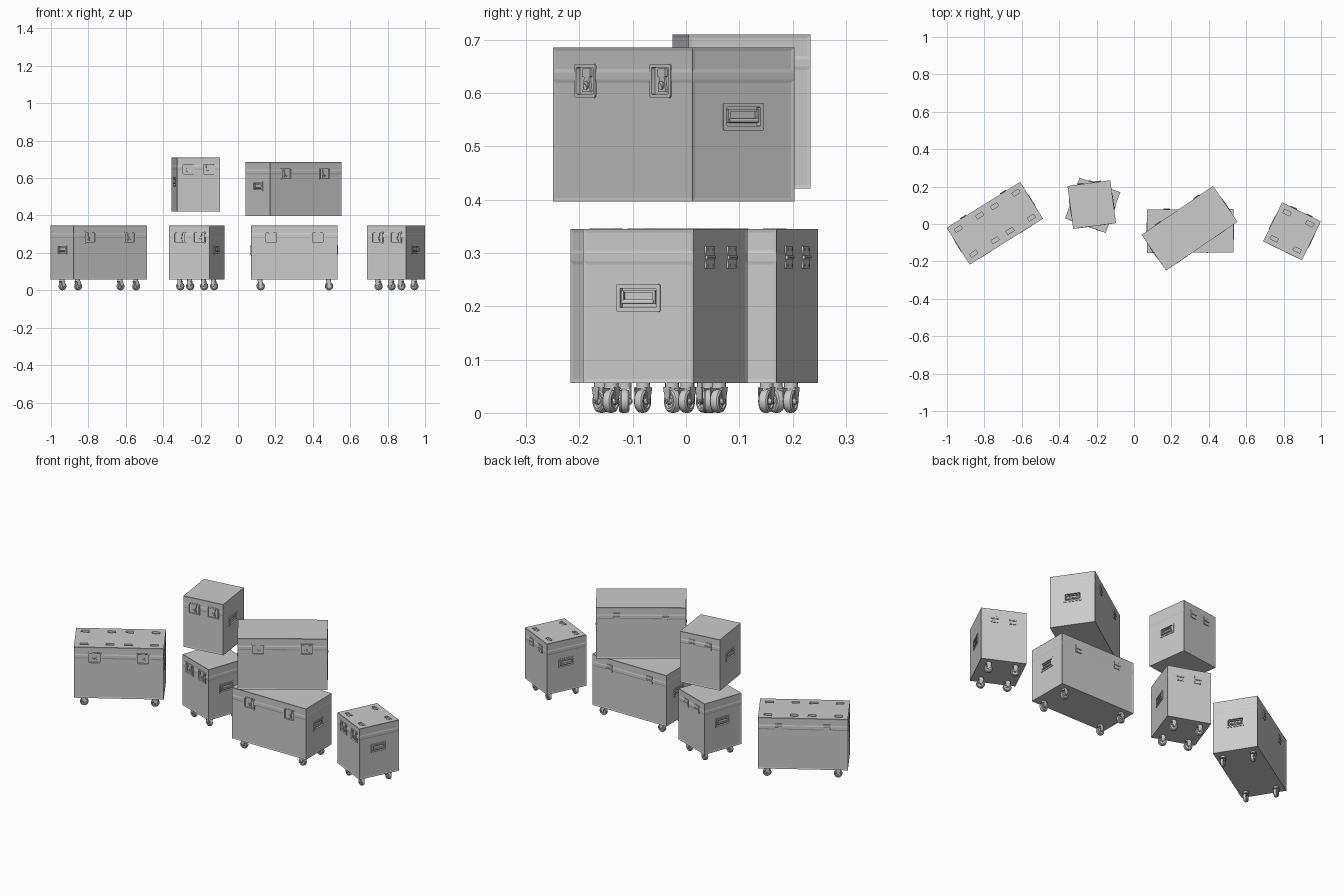
import bpy, bmesh
from math import radians, cos, sin, pi
from mathutils import Matrix, Vector

if "Cube" in bpy.data.objects:
    bpy.data.objects.remove(bpy.data.objects["Cube"])

T = Matrix.Translation
H = 0.289            # case height without casters
SEAM = 0.2355        # lid split height


def rot(deg, axis='Z'):
    return Matrix.Rotation(radians(deg), 4, axis)


# --- profile and loft helpers: profiles lie in XZ, -Y points outward ---
def rrect(w, h, r, n=3):
    pts = []
    for k, (sx, sz) in enumerate([(1, 1), (-1, 1), (-1, -1), (1, -1)]):
        for i in range(n + 1):
            a = pi / 2 * (k + i / n)
            pts.append((sx * (w / 2 - r) + r * cos(a), sz * (h / 2 - r) + r * sin(a)))
    return pts


def circle(r, n=20):
    return [(r * cos(2 * pi * i / n), r * sin(2 * pi * i / n)) for i in range(n)]


def loft(bm, sections, m):
    loops = [[bm.verts.new(m @ Vector((x, y, z))) for x, z in pts] for pts, y in sections]
    for a, b in zip(loops, loops[1:]):
        n = len(a)
        for i in range(n):
            bm.faces.new((a[i], a[(i + 1) % n], b[(i + 1) % n], b[i]))
    bm.faces.new(loops[0])
    bm.faces.new(loops[-1])


def prism(bm, pts, y0, y1, m):
    loft(bm, [(pts, y0), (pts, y1)], m)


def tray(bm, cut, w, h, border, r, depth, m, t=0.0012):
    """Recessed dish with a flange, plus the matching hole in the cutter."""
    def ring(b):
        return rrect(w - 2 * b, h - 2 * b, max(r - b, 0.002))
    loft(bm, [(ring(border * 0.6), depth + 0.001), (ring(border * 0.6), 0.003),
              (ring(0), 0.003), (ring(0), -t), (ring(border), -t), (ring(border), depth)], m)
    prism(cut, ring(border * 0.8), -0.01, depth + 0.0005, m)


def finish(bm, name, smooth=True):
    bmesh.ops.recalc_face_normals(bm, faces=bm.faces[:])
    me = bpy.data.meshes.new(name)
    bm.to_mesh(me)
    bm.free()
    ob = bpy.data.objects.new(name, me)
    bpy.context.collection.objects.link(ob)
    bpy.ops.object.select_all(action='DESELECT')
    ob.select_set(True)
    bpy.context.view_layer.objects.active = ob
    if smooth:
        bpy.ops.object.shade_smooth_by_angle(angle=radians(30))
    return ob


# --- parts ---
def shell(w, d, m):
    """Box with lid and body panels sunk between the edge extrusions."""
    bm = bmesh.new()
    bmesh.ops.create_cube(bm, size=1, matrix=T((0, 0, H / 2)) @ Matrix.Diagonal((w, d, H, 1)))
    for z in (0.229, 0.242):
        bmesh.ops.bisect_plane(bm, geom=bm.verts[:] + bm.edges[:] + bm.faces[:],
                               plane_co=(0, 0, z), plane_no=(0, 0, 1))
    bm.normal_update()
    panels = [f for f in bm.faces if abs(f.normal.z) < 0.1
              and abs(f.calc_center_median().z - SEAM) > 0.01]
    bmesh.ops.inset_individual(bm, faces=panels, thickness=0.0095, depth=-0.0015)
    bm.transform(m)
    return bm


def latch(bm, cut, m):
    tray(bm, cut, 0.070, 0.064, 0.007, 0.006, 0.007, m)
    # hook above, keeper plate below, twist key in the middle
    prism(bm, rrect(0.026, 0.016, 0.002), 0.008, 0.002, m @ T((0, 0, 0.015)))
    prism(bm, [(-0.013, -0.021), (0.013, -0.021), (0.008, 0.008), (-0.008, 0.008)], 0.008, 0.003, m)
    prism(bm, circle(0.008, 16), 0.004, 0.0005, m @ T((0, 0, -0.008)))
    prism(bm, rrect(0.013, 0.003, 0.001), 0.001, -0.001, m @ T((0, 0, -0.008)) @ rot(35, 'Y'))


def handle(bm, cut, m):
    tray(bm, cut, 0.092, 0.052, 0.008, 0.004, 0.010, m)
    # drop handle loop: grip and two arms
    prism(bm, circle(0.0045, 12), -0.032, 0.032, m @ T((0, 0.002, -0.007)) @ rot(90))
    for s in (-1, 1):
        prism(bm, rrect(0.005, 0.024, 0.001), 0.005, -0.001, m @ T((s * 0.0325, 0, 0.001)))
    prism(bm, rrect(0.070, 0.004, 0.001), 0.011, 0.001, m @ T((0, 0, 0.012)))


def hinge(bm, m):
    for s in (-1, 1):
        prism(bm, rrect(0.036, 0.018, 0.002), 0.002, -0.002, m @ T((0, 0, s * 0.012)))
        for u in (-0.011, 0.011):
            prism(bm, circle(0.002, 8), 0, -0.003, m @ T((u, 0, s * 0.015)))
    prism(bm, circle(0.0032, 12), -0.018, 0.018, m @ T((0, -0.002, 0)) @ rot(90))


def caster(bm, m):
    top = 0.0575
    # mounting plate and swivel
    prism(bm, rrect(0.046, 0.036, 0.004), -0.002, 0.001, m @ T((0, 0, top)) @ rot(90, 'X') @ rot(180, 'Z'))
    prism(bm, circle(0.013), -0.005, 0.005, m @ T((0, 0, top - 0.005)) @ rot(90, 'X'))
    prism(bm, rrect(0.026, 0.026, 0.005), -0.0015, 0.0015, m @ T((0, 0, top - 0.010)) @ rot(90, 'X'))
    # fork cheeks, tyre, hub and axle
    c = m @ T((0.003, 0, 0.022))
    for s in (-1, 1):
        prism(bm, [(-0.015, 0.026), (0.010, 0.026), (0.006, -0.003), (0.002, -0.006),
                   (-0.004, -0.005), (-0.006, 0)], s * 0.011, s * 0.013, c)
    loft(bm, [(circle(r, 24), y) for r, y in [
        (0.012, -0.006), (0.014, -0.009), (0.018, -0.009), (0.021, -0.0065), (0.022, -0.002),
        (0.022, 0.002), (0.021, 0.0065), (0.018, 0.009), (0.014, 0.009), (0.012, 0.006)]], c)
    prism(bm, circle(0.006, 12), -0.0105, 0.0105, c)
    prism(bm, circle(0.003, 8), -0.015, 0.015, c)


def flight_case(name, big, loc, angle, wheels, cups):
    w, d = (0.463, 0.232) if big else (0.231, 0.231)
    m = T(loc) @ rot(angle)
    cut = bmesh.new()
    fit = bmesh.new()

    def face(turn, u, z):
        dist = w / 2 if turn % 180 else d / 2
        return m @ rot(turn) @ T((u, -dist, z))

    # latches in front, hinges behind, a handle on each end
    lu, hu = (0.125, 0.125) if big else (0.055, 0.047)
    for s in (-1, 1):
        latch(fit, cut, face(0, s * lu, 0.226))
        hinge(fit, face(180, s * hu, SEAM))
        handle(fit, cut, face(s * 90, 0, 0.159))
    # caster cups in the lid
    if cups:
        for u in ((-0.182, -0.047, 0.047, 0.182) if big else (-0.068, 0.068)):
            for v in (-0.078, 0.078):
                tray(fit, cut, 0.048, 0.028, 0.004, 0.006, 0.010,
                     m @ T((u, v, H)) @ rot(-90, 'X'), t=0.0005)
    finish(fit, name + "_hardware")

    cutter = finish(cut, name + "_cutter", False)
    cutter.hide_render = True
    body = finish(shell(w, d, m), name + "_body", False)
    mod = body.modifiers.new("recesses", 'BOOLEAN')
    mod.operation, mod.solver, mod.object = 'DIFFERENCE', 'EXACT', cutter
    bpy.ops.object.modifier_apply(modifier=mod.name)
    bpy.data.objects.remove(cutter)

    # casters under the corners
    if wheels:
        bm = bmesh.new()
        for u in (-1, 1):
            for v in (-1, 1):
                cu = 0.183 if big else 0.068
                caster(bm, T((loc[0], loc[1], 0)) @ rot(angle) @ T((u * cu, v * 0.079, 0)))
        finish(bm, name + "_casters")


B = 0.0565
flight_case("left_large_case", True, (-0.744, 0.004, B), 32, True, True)
flight_case("lower_small_case", False, (-0.221, 0.100, B), -19.7, True, False)
flight_case("upper_small_case", False, (-0.226, 0.104, 0.421), 7.6, False, False)
flight_case("lower_large_case", True, (0.301, -0.037, B), 0.3, True, False)
flight_case("upper_large_case", True, (0.297, -0.023, 0.397), 34.4, False, False)
flight_case("right_small_case", False, (0.845, -0.039, B), -26, True, True)
